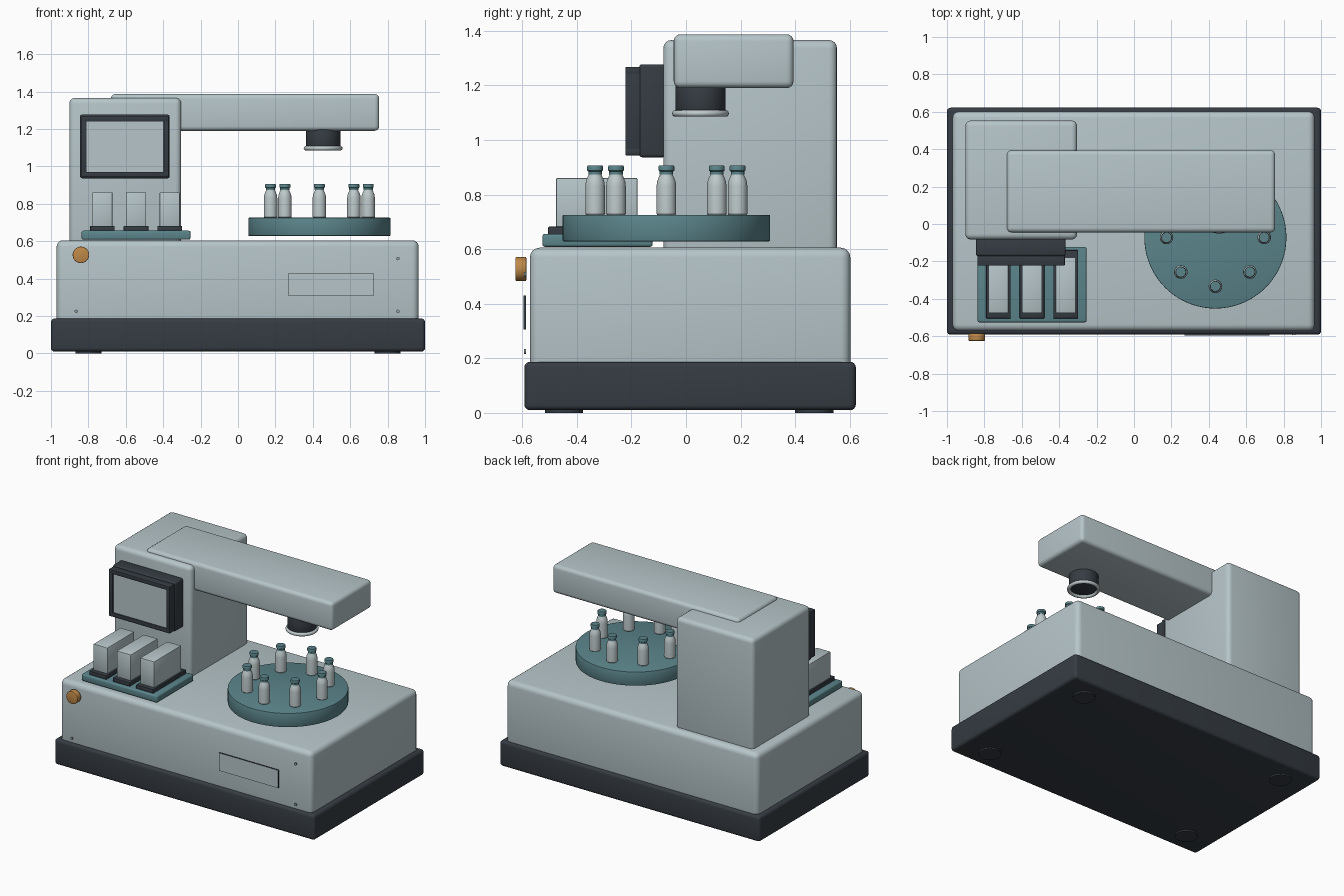
import bpy, math
from math import pi, sin, cos

if "Cube" in bpy.data.objects:
    bpy.data.objects.remove(bpy.data.objects["Cube"])


def material(name, rgb):
    m = bpy.data.materials.new(name)
    m.diffuse_color = (*rgb, 1)
    m.use_nodes = True
    m.node_tree.nodes["Principled BSDF"].inputs["Base Color"].default_value = m.diffuse_color
    return m


SHELL = material("pale grey shell", (0.47, 0.56, 0.585))
DARK = material("charcoal", (0.036, 0.045, 0.056))
TEAL = material("teal", (0.105, 0.235, 0.26))
BRASS = material("brass", (0.52, 0.25, 0.065))
GLASS = material("vial white", (0.52, 0.59, 0.60))
STEEL = material("steel", (0.30, 0.36, 0.38))


def finish(name, mat, bevel=0, segments=4):
    ob = bpy.context.object
    ob.name = name
    ob.data.materials.append(mat)
    if bevel:
        mod = ob.modifiers.new("rounded edges", 'BEVEL')
        mod.width, mod.segments = bevel, segments
        mod.limit_method = 'ANGLE'
        bpy.ops.object.modifier_apply(modifier=mod.name)
    bpy.ops.object.shade_smooth_by_angle(angle=math.radians(35))
    return ob


def box(name, x, y, z, mat, bevel=0, segments=4):
    """Box from (min, max) ranges on each axis."""
    bpy.ops.mesh.primitive_cube_add(size=1, location=[(a + b) / 2 for a, b in (x, y, z)])
    bpy.context.object.scale = [b - a for a, b in (x, y, z)]
    bpy.ops.object.transform_apply(location=False, rotation=False, scale=True)
    return finish(name, mat, bevel, segments)


def cylinder(name, loc, r, depth, mat, bevel=0, rot=(0, 0, 0), sides=48):
    bpy.ops.mesh.primitive_cylinder_add(vertices=sides, radius=r, depth=depth,
                                        location=loc, rotation=rot)
    return finish(name, mat, bevel, 2)


def lathe(name, profile, loc, mat, sides=32):
    """Revolve (radius, height) points into a capped solid."""
    n = len(profile)
    verts = [(r * cos(2 * pi * s / sides), r * sin(2 * pi * s / sides), z)
             for s in range(sides) for r, z in profile]
    faces = []
    for s in range(sides):
        t = (s + 1) % sides
        faces += [(s * n + i, t * n + i, t * n + i + 1, s * n + i + 1) for i in range(n - 1)]
    faces.append([s * n for s in reversed(range(sides))])
    faces.append([s * n + n - 1 for s in range(sides)])
    me = bpy.data.meshes.new(name)
    me.from_pydata(verts, [], faces)
    ob = bpy.data.objects.new(name, me)
    ob.location = loc
    bpy.context.collection.objects.link(ob)
    bpy.ops.object.select_all(action='DESELECT')
    bpy.context.view_layer.objects.active = ob
    ob.select_set(True)
    return finish(name, mat)


# Plinth, feet and housing
box("plinth", (-1, 1), (-0.592, 0.622), (0.01, 0.187), DARK, 0.02)
for x in (-0.8, 0.8):
    for y in (-0.447, 0.47):
        cylinder("foot", (x, y, 0.01), 0.07, 0.02, DARK)
box("housing", (-0.97, 0.966), (-0.572, 0.602), (0.15, 0.605), SHELL, 0.035)

# Tower and overhanging arm
box("tower", (-0.902, -0.304), (-0.083, 0.553), (0.58, 1.366), SHELL, 0.03)
box("arm", (-0.68, 0.755), (-0.045, 0.394), (1.19, 1.387), SHELL, 0.025)

# Dispensing head under the arm
HX, HY = 0.455, 0.053
cylinder("head_barrel", (HX, HY, 1.15), 0.092, 0.1, DARK, 0.004)
bpy.ops.mesh.primitive_torus_add(location=(HX, HY, 1.097), major_radius=0.092,
                                 minor_radius=0.012, major_segments=48, minor_segments=12)
finish("head_ring", GLASS)

# Display: case, raised bezel of four bars, and screen
box("display_case", (-0.845, -0.365), (-0.172, -0.075), (0.936, 1.277), DARK, 0.012, 3)
for z in (0.943, 1.24):
    box("bezel_bar", (-0.838, -0.37), (-0.222, -0.165), (z, z + 0.028), DARK, 0.004, 2)
for x in (-0.838, -0.398):
    box("bezel_post", (x, x + 0.028), (-0.222, -0.165), (0.943, 1.268), DARK, 0.004, 2)
box("screen", (-0.815, -0.393), (-0.212, -0.17), (0.965, 1.245), SHELL)

# Cartridge tray with three holders
box("tray", (-0.836, -0.254), (-0.526, -0.122), (0.608, 0.656), TEAL, 0.01, 3)
for x in (-0.725, -0.545, -0.365):
    box("holder", (x - 0.066, x + 0.066), (-0.505, -0.14), (0.65, 0.682), DARK, 0.004, 2)
    box("cartridge", (x - 0.054, x + 0.054), (-0.476, -0.178), (0.675, 0.861), SHELL, 0.005, 2)

# Carousel with eight capped vials
CX, CY = 0.435, -0.072
cylinder("carousel", (CX, CY, 0.677), 0.38, 0.097, TEAL, 0.004, sides=72)
vial = [(0.033, 0), (0.036, 0.004), (0.036, 0.105), (0.034, 0.122), (0.028, 0.138),
        (0.023, 0.148), (0.022, 0.16)]
cap = [(0.025, 0.148), (0.025, 0.16), (0.029, 0.163), (0.029, 0.177), (0.027, 0.181)]
for k in range(8):
    a = k * pi / 4
    spot = (CX + 0.261 * cos(a), CY + 0.261 * sin(a), 0.725)
    lathe("vial", vial, spot, GLASS)
    lathe("vial_cap", cap, spot, TEAL)

# Front panel: knob, label plate with pale face, and screws
FACING = (pi / 2, 0, 0)
cylinder("knob", (-0.84, -0.605, 0.527), 0.044, 0.04, BRASS, 0.004, FACING)
plate = box("label_plate", (0.27, 0.725), (-0.595, -0.586), (0.306, 0.43), DARK)
plate.data.materials.append(SHELL)
for f in plate.data.polygons:
    f.material_index = int(f.normal.y < -0.9)
for x, z in ((-0.865, 0.225), (-0.865, 0.507), (0.855, 0.225), (0.855, 0.507)):
    cylinder("screw", (x, -0.59, z), 0.009, 0.007, STEEL, 0, FACING, 16)
